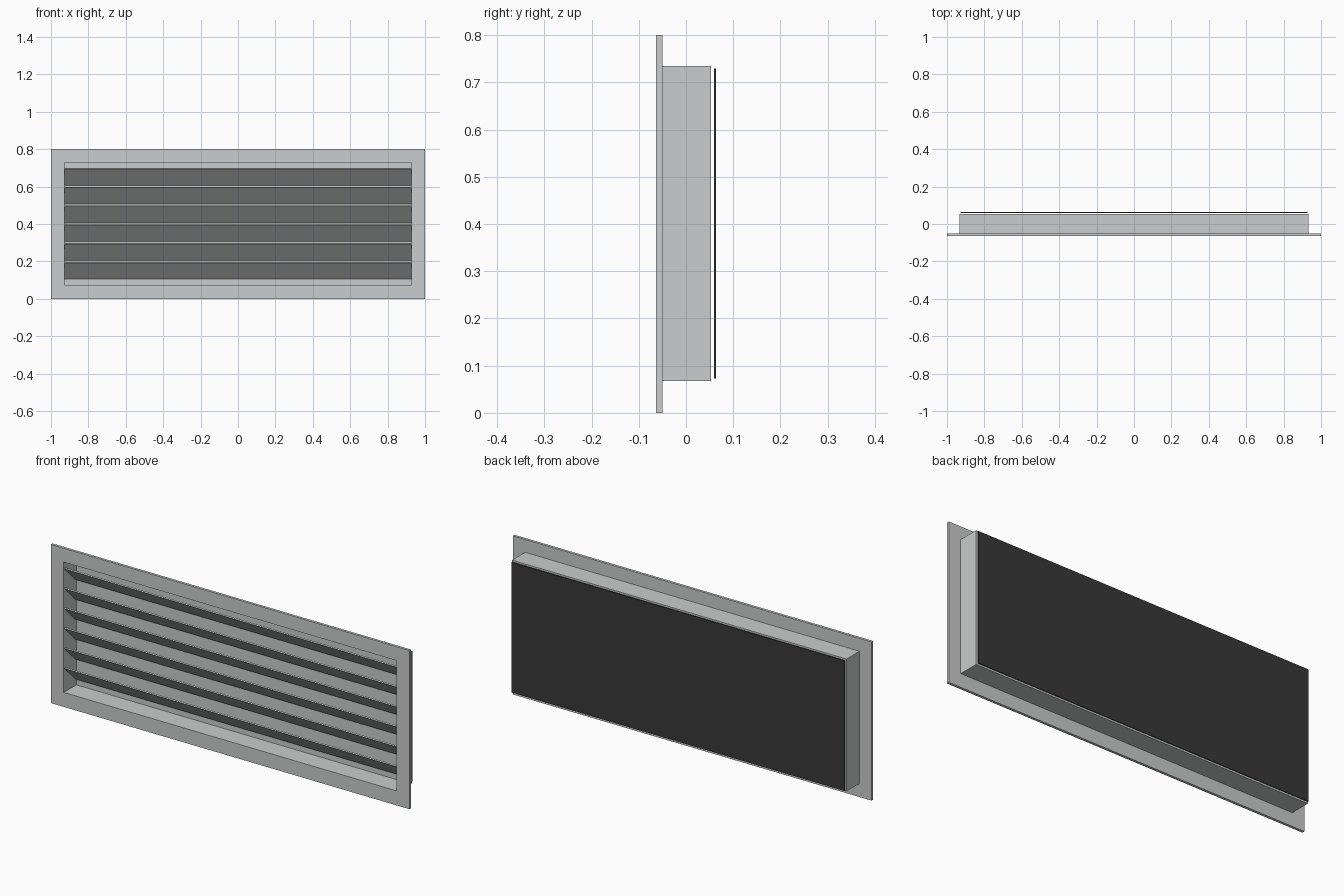
import bpy
import math

if "Cube" in bpy.data.objects:
    bpy.data.objects.remove(bpy.data.objects["Cube"])


def material(name, color):
    m = bpy.data.materials.new(name)
    m.diffuse_color = (*color, 1)
    m.use_nodes = True
    m.node_tree.nodes["Principled BSDF"].inputs["Base Color"].default_value = m.diffuse_color
    return m


GREY = material("light_grey_metal", (0.59, 0.61, 0.61))
BLACK = material("black_mesh", (0.04, 0.04, 0.04))
MID = 0.401   # height of the opening's centre


def finish(name, verts, faces, mat):
    mesh = bpy.data.meshes.new(name)
    mesh.from_pydata(verts, [], faces)
    mesh.materials.append(mat)
    ob = bpy.data.objects.new(name, mesh)
    bpy.context.collection.objects.link(ob)
    return ob


def box(name, size, loc, mat, tilt=0):
    bpy.ops.mesh.primitive_cube_add(size=1, location=loc, rotation=(tilt, 0, 0))
    ob = bpy.context.object
    ob.name = name
    ob.scale = size
    ob.data.materials.append(mat)
    return ob


def ring(name, outer, inner, y0, y1, mat):
    """Rectangular tube along y; outer and inner are (half width, z low, z high)."""
    verts = []
    for y in (y0, y1):
        for w, lo, hi in (outer, inner):
            verts += [(-w, y, lo), (w, y, lo), (w, y, hi), (-w, y, hi)]
    faces = []
    for i in range(4):
        j = (i + 1) % 4
        faces += [(i, j, j + 4, i + 4),                # front rim
                  (i + 8, i + 12, j + 12, j + 8),      # back rim
                  (i, i + 8, j + 8, j),                # outside
                  (i + 4, j + 4, j + 12, i + 12)]      # inside
    return finish(name, verts, faces, mat)


# Flat flange around the opening
opening = (0.928, 0.073, 0.73)
ring("front_frame", (1.0, 0.0, 0.8), opening, -0.063, -0.05, GREY)

# Shallow duct behind the flange, closed at the back
ring("duct_walls", (0.933, 0.068, 0.735), opening, -0.05, 0.053, GREY)
box("duct_back", (1.856, 0.015, 0.657), (0, 0.0445, MID), GREY)

# Tilted slats: front edge high, back edge low
for i in range(6):
    box(f"slat_{i + 1}", (1.856, 0.124, 0.006),
        (0, -0.013, 0.151 + 0.1004 * i), GREY, math.radians(-45))

# Thin dark screen standing just off the back
box("rear_screen", (1.856, 0.004, 0.657), (0, 0.061, MID), BLACK)
